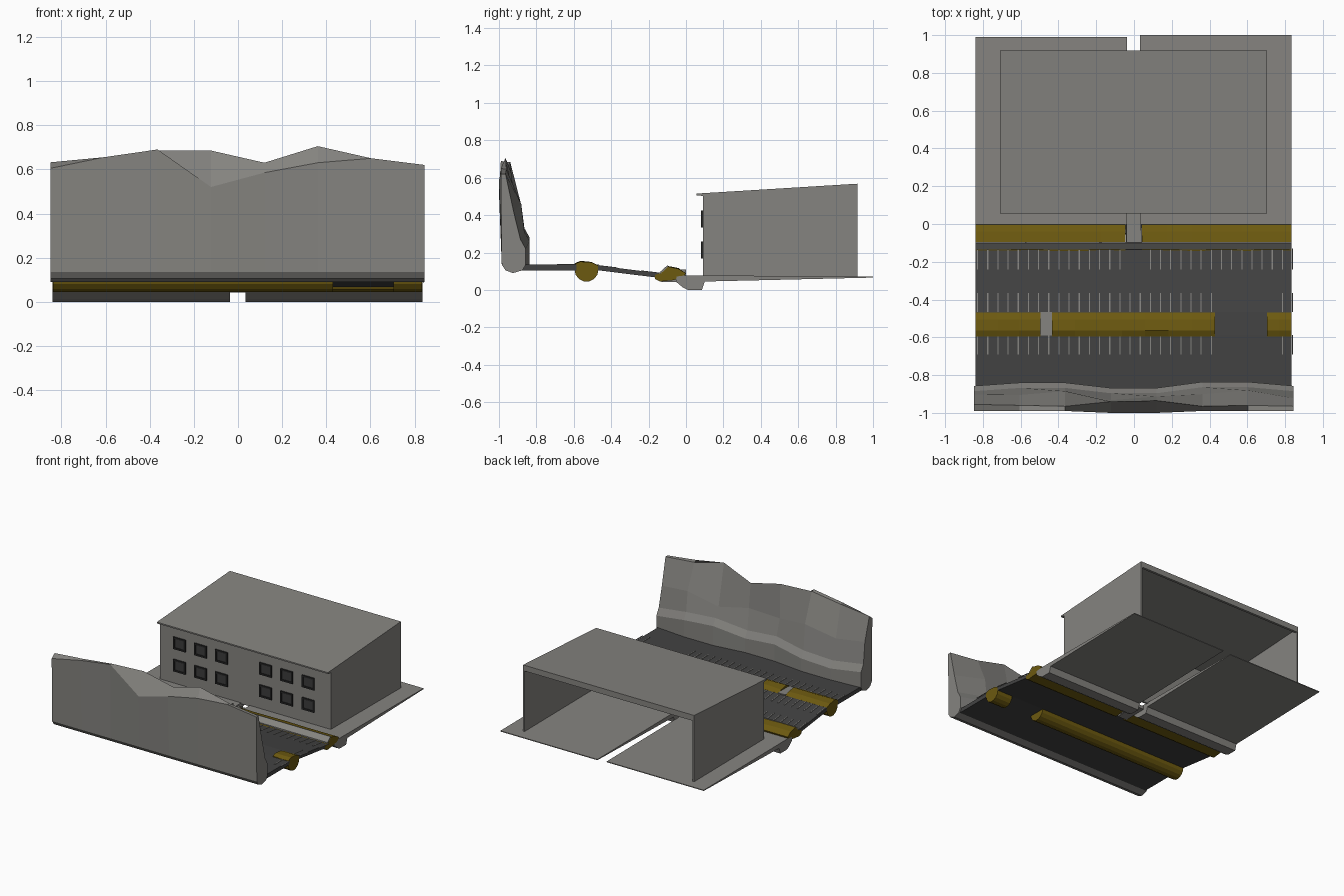
import bpy, bmesh, math, random

if "Cube" in bpy.data.objects:
    bpy.data.objects.remove(bpy.data.objects["Cube"])
random.seed(4)

def mat(name, c):
    m = bpy.data.materials.new(name)
    m.diffuse_color = (*c, 1)
    m.use_nodes = True
    m.node_tree.nodes["Principled BSDF"].inputs["Base Color"].default_value = m.diffuse_color
    return m

CONCRETE = mat("concrete grey", (.235, .23, .215))
ROAD = mat("asphalt", (.055, .055, .055))
YELLOW = mat("ochre", (.15, .10, .005))
FRAME = mat("window frame", (.02, .02, .02))
GLASS = mat("window pane", (.045, .045, .045))

def finish(name, bm, m):
    bmesh.ops.recalc_face_normals(bm, faces=bm.faces)
    me = bpy.data.meshes.new(name)
    bm.to_mesh(me)
    bm.free()
    me.materials.append(m)
    o = bpy.data.objects.new(name, me)
    bpy.context.collection.objects.link(o)
    return o

def loft(name, rings, m):
    """Skin closed rings of points and cap both ends."""
    bm = bmesh.new()
    vs = [[bm.verts.new(p) for p in r] for r in rings]
    n = len(vs[0])
    for a, b in zip(vs, vs[1:]):
        for i in range(n):
            j = (i + 1) % n
            bm.faces.new((a[i], a[j], b[j], b[i]))
    bm.faces.new(vs[0])
    bm.faces.new(vs[-1])
    return finish(name, bm, m)

def prism(name, prof, x0, x1, m):
    return loft(name, [[(x, y, z) for y, z in prof] for x in (x0, x1)], m)

def box(name, x0, x1, y0, y1, z0, z1, m):
    return prism(name, [(y0, z0), (y1, z0), (y1, z1), (y0, z1)], x0, x1, m)

def log(name, prof, x0, x1, top, jitter=.006):
    """Bar with a slightly lumpy top."""
    n = max(2, round((x1 - x0) / .13))
    rings = []
    for i in range(n + 1):
        x = x0 + (x1 - x0) * i / n
        rings.append([(x, y, z - (random.random() * jitter if z > top else 0)) for y, z in prof])
    return loft(name, rings, YELLOW)

# Pavement slabs with a rounded footing, split by a drain slot
slab = [(-.055, .045), (-.015, .012), (.01, 0), (.085, 0), (.1, .045)]
for name, x0, x1, yb in (("left_pavement", -.84, -.037, .99), ("right_pavement", .033, .835, 1)):
    prism(name, slab + [(yb, .066), (yb, .072), (0, .078), (-.05, .072)], x0, x1, CONCRETE)
box("drain_floor", -.04, .036, -.13, .06, .042, .066, CONCRETE)
for x in (-.043, .036):
    box("drain_side", x, x + .006, -.1, 0, .045, .11, CONCRETE)

# Kerb bar next to the pavement
kerb = [(-.165, .058), (-.14, .045), (-.07, .052), (-.012, .068), (-.002, .09),
        (-.04, .118), (-.095, .128), (-.125, .098), (-.165, .08)]
for name, x0, x1 in (("left_kerb", -.84, -.045), ("right_kerb", .042, .835)):
    log(name, kerb, x0, x1, .095)
prism("kerb_face", [(-.135, .07), (-.095, .07), (-.095, .131), (-.1, .131), (-.135, .1)],
      -.838, .834, CONCRETE)

# Road: flat far lane, sloping near lane
prism("far_lane", [(-.9, .105), (-.585, .105), (-.585, .135), (-.9, .135)], -.838, .834, ROAD)
prism("near_lane", [(-.47, .105), (-.13, .063), (-.13, .088), (-.47, .13)], -.838, .834, ROAD)
prism("crossing", [(-.59, .105), (-.465, .105), (-.465, .13), (-.59, .135)], .43, .705, ROAD)

# Median bar with a crossing gap and a concrete joint
c = [(-.532 + .064 * math.cos(a), .108 + .064 * math.sin(a))
     for a in (math.pi * (1 + i / 7) for i in range(8))]
median = c + [(-.468, .13), (-.505, .15), (-.565, .157), (-.596, .142)]
for name, x0, x1 in (("median_left", -.838, -.495), ("median_middle", -.435, .43),
                     ("median_right", .705, .834)):
    log(name, median, x0, x1, .14)
prism("median_joint_base", c, -.495, -.435, YELLOW)
box("median_joint", -.495, -.435, -.59, -.465, .105, .137, CONCRETE)

# Lane tick marks
def ticks(name, y0, z0, y1, z1, skip):
    for i in range(32):
        x = -.828 + i * .0538
        if not skip[0] < x < skip[1]:
            prism(name, [(y0, z0), (y1, z1), (y1, z1 + .004), (y0, z0 + .004)],
                  x - .003, x + .003, CONCRETE)

def slope(y):
    return .13 - (y + .47) * .042 / .34 - .001

ticks("near_tick", -.24, slope(-.24), -.13, slope(-.13), (-.06, .06))
ticks("inner_tick", -.465, slope(-.465), -.365, slope(-.365), (.43, .74))
ticks("outer_tick", -.69, .134, -.588, .134, (.43, .74))

# Building shell, open at the back
prism("roof", [(.055, .505), (.09, .503), (.9, .548), (.9, .525), (.918, .525), (.918, .568),
               (.055, .515)], -.71, .705, CONCRETE)
box("front_wall", -.71, .705, .09, .105, .07, .51, CONCRETE)
for x in (-.71, .693):
    prism("side_wall", [(.09, .07), (.918, .07), (.918, .56), (.09, .51)], x, x + .012, CONCRETE)

# Windows: frame with recessed pane
for x in (-.545, -.37, -.197, .168, .342, .52):
    for z in (.213, .38):
        w, h, t = .05, .045, .012
        for s in (-1, 1):
            xe = x + s * (w - t / 2)
            ze = z + s * (h - t / 2)
            box("window_post", xe - t / 2, xe + t / 2, .081, .091, z - h, z + h, FRAME)
            box("window_rail", x - w, x + w, .081, .091, ze - t / 2, ze + t / 2, FRAME)
        box("window_pane", x - w + t, x + w - t, .087, .091, z - h + t, z + h - t, GLASS)

# Rock wall: eight columns of one irregular profile
back = [-.857, -.84, -.84, -.868, -.868, -.836, -.836, -.857]
ledge = [.25, .22, .23, .26, .24, .28, .26, .22]
mid = [.46, .42, .47, .43, .45, .40, .46, .42]
ridge = [.632, .655, .685, .685, .63, .705, .645, .62]
front = [.605, .655, .69, .52, .585, .63, .65, .62]
ridge_y = [-.955, -.96, -.965, -.94, -.935, -.965, -.96, -.965]
rings = []
for i in range(8):
    x = -.848 + i * .2419
    b = back[i]
    prof = [(-.985, .135), (-.965, .105), (-.925, .09), (-.875, .105), (b, .135),
            (b, ledge[i]), (b - .028, ledge[i] + .05), (b - .045 - .02 * (i % 2), mid[i]),
            (ridge_y[i], ridge[i]), (-1 if i in (3, 4) else -.99, front[i])]
    rings.append([(x, y, z) for y, z in prof])
loft("rock_wall", rings, CONCRETE)
